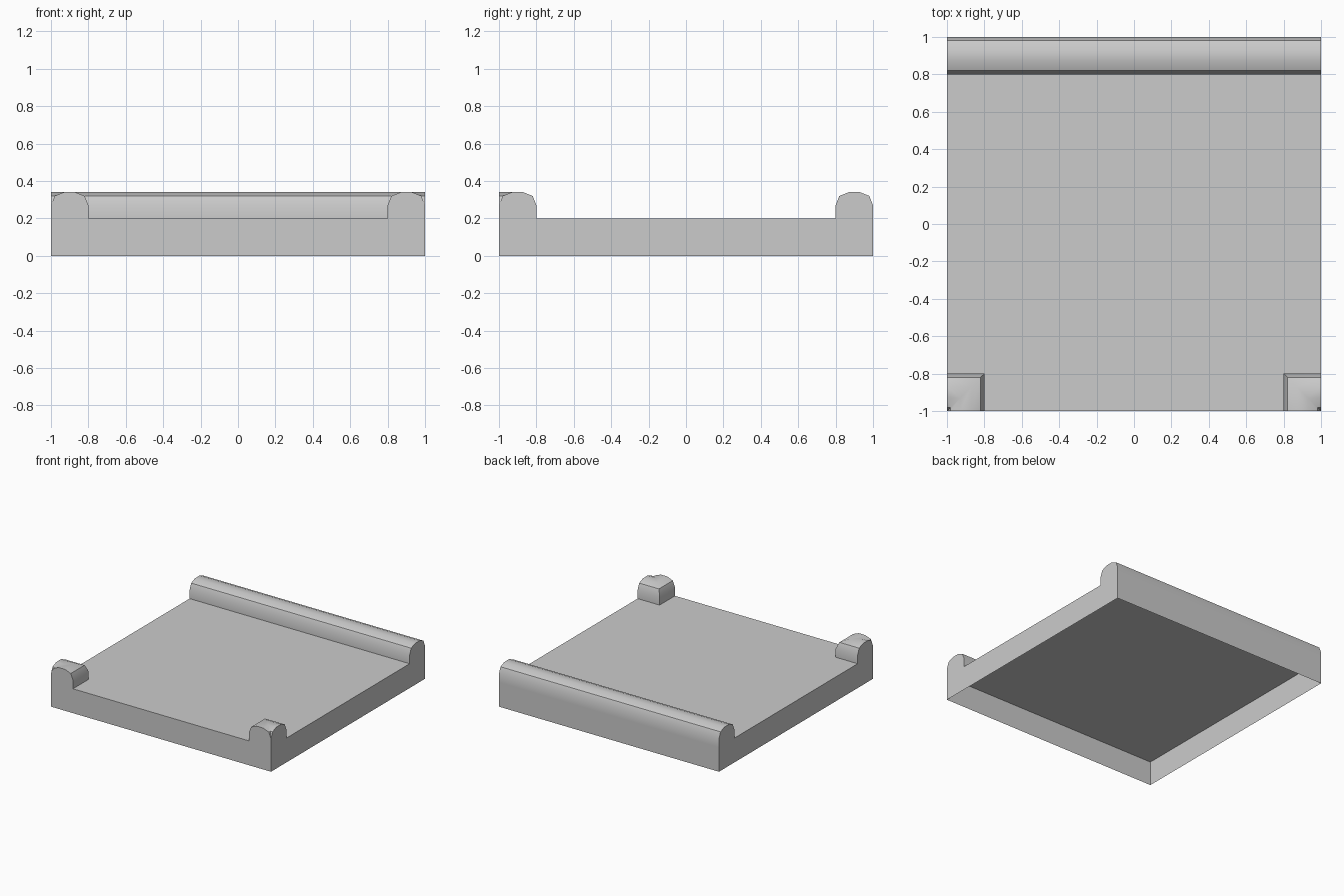
import bpy, bmesh

if "Cube" in bpy.data.objects:
    bpy.data.objects.remove(bpy.data.objects["Cube"])

FLOOR = 0.2
# Rounded kerb cross-section: (distance across, height)
PROFILE = [(0, FLOOR), (0, 0.27), (0.02, 0.32), (0.07, 0.34),
           (0.13, 0.34), (0.18, 0.32), (0.2, 0.27), (0.2, FLOOR)]


def finish(name, bm):
    """Orient the shell, drop its hidden underside and add it to the scene."""
    bmesh.ops.recalc_face_normals(bm, faces=bm.faces)
    under = [f for f in bm.faces if f.normal.z < -0.9]
    bmesh.ops.delete(bm, geom=under, context='FACES')
    mesh = bpy.data.meshes.new(name)
    bm.to_mesh(mesh)
    bm.free()
    obj = bpy.data.objects.new(name, mesh)
    bpy.context.collection.objects.link(obj)
    return obj


def sweep(name, stations):
    """Bridge copies of the profile; each station maps (d, z) to a point."""
    bm = bmesh.new()
    rings = [[bm.verts.new(s(d, z)) for d, z in PROFILE] for s in stations]
    n = len(PROFILE)
    for a, b in zip(rings, rings[1:]):
        for i in range(n):
            j = (i + 1) % n
            bm.faces.new((a[i], a[j], b[j], b[i]))
    bm.faces.new(rings[0])
    bm.faces.new(rings[-1])
    bmesh.ops.remove_doubles(bm, verts=bm.verts, dist=1e-5)
    obj = finish(name, bm)
    bpy.ops.object.select_all(action='DESELECT')
    obj.select_set(True)
    bpy.context.view_layer.objects.active = obj
    bpy.ops.object.shade_smooth_by_angle(angle=0.7)
    return obj


# Floor slab, open underneath
bm = bmesh.new()
bmesh.ops.create_cube(bm, size=2)
for v in bm.verts:
    v.co.z = FLOOR if v.co.z > 0 else 0
finish("floor_slab", bm)

# Kerb along the back edge
sweep("back_kerb", [lambda d, z: (-1, 0.8 + d, z),
                    lambda d, z: (1, 0.8 + d, z)])

# Mitred kerb corners at the front, mirrored left to right
corner = sweep("front_kerb_corners", [lambda d, z: (d - 1, -1, z),
                                      lambda d, z: (d - 1, d - 1, z),
                                      lambda d, z: (-1, d - 1, z)])
mirror = corner.modifiers.new("mirror", 'MIRROR')
mirror.use_mirror_merge = False
